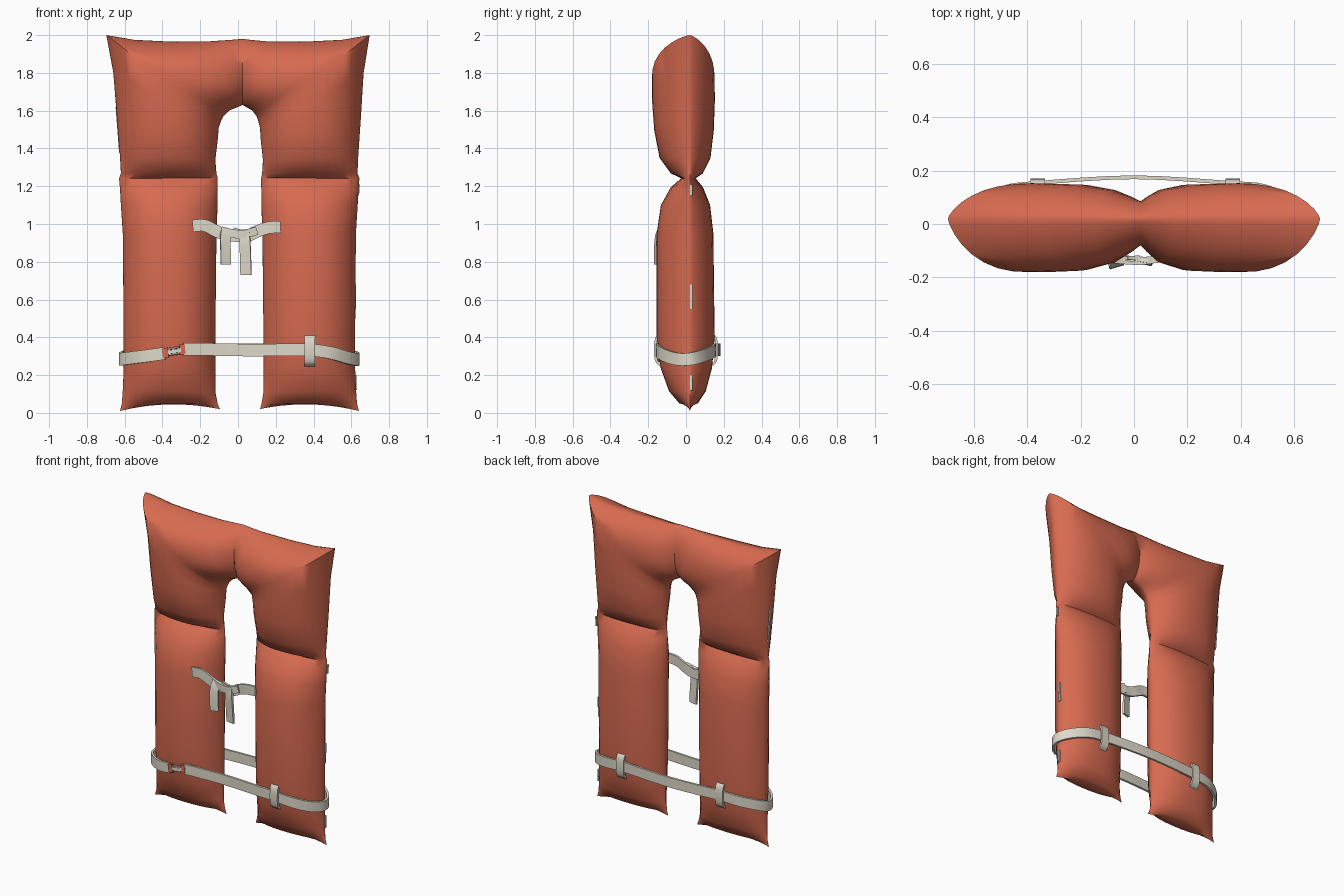
import bpy, bmesh, math
from mathutils import Vector

if "Cube" in bpy.data.objects:
    bpy.data.objects.remove(bpy.data.objects["Cube"], do_unlink=True)


def make_material(name, rgb):
    mat = bpy.data.materials.new(name)
    mat.use_nodes = True
    mat.diffuse_color = (*rgb, 1)
    mat.node_tree.nodes["Principled BSDF"].inputs["Base Color"].default_value = (*rgb, 1)
    return mat


ORANGE = make_material("faded orange fabric", (0.68, 0.145, 0.08))
CREAM = make_material("cream webbing", (0.73, 0.69, 0.59))


def finish(name, bm, mat, angle):
    bmesh.ops.remove_doubles(bm, verts=bm.verts, dist=0.0002)
    bmesh.ops.recalc_face_normals(bm, faces=bm.faces)
    mesh = bpy.data.meshes.new(name)
    bm.to_mesh(mesh)
    bm.free()
    mesh.materials.append(mat)
    obj = bpy.data.objects.new(name, mesh)
    bpy.context.collection.objects.link(obj)
    bpy.ops.object.select_all(action='DESELECT')
    obj.select_set(True)
    bpy.context.view_layer.objects.active = obj
    bpy.ops.object.shade_smooth_by_angle(angle=math.radians(angle))


# Ribs of one half, from the hem to the neck seam:
# outer x, outer z, inner x, inner z, puff
RIBS = [
    (.625, .01, .10, .02, 0), (.615, .05, .11, .05, .055), (.61, .12, .12, .11, .11),
    (.605, .24, .12, .24, .155), (.605, .4, .12, .4, .175), (.61, .95, .115, .95, .175),
    (.62, 1.1, .11, 1.1, .153), (.625, 1.19, .11, 1.2, .1),
    (.63, 1.24, .11, 1.245, .045),
    (.62, 1.27, .115, 1.265, .1), (.625, 1.36, .12, 1.34, .16),
    (.64, 1.55, .11, 1.44, .188), (.66, 1.8, .105, 1.51, .2),
    (.697, 2.0, .095, 1.545, .2), (.55, 1.975, .085, 1.57, .2),
    (.35, 1.965, .06, 1.6, .195), (.15, 1.967, .03, 1.615, .165),
    (.05, 1.975, .01, 1.625, .125), (0, 1.98, 0, 1.63, .1),
]
SEAM_Y = 0.02
STEPS = 16


def rib_point(index, step, mirror, face):
    ox, oz, ix, iz, puff = RIBS[index]
    u = -math.cos(math.pi * step / STEPS)
    t = (u + 1) / 2
    x = mirror * (ox + (ix - ox) * t)
    z = oz + (iz - oz) * t
    if mirror > 0:                              # left half hangs slightly outward
        x += 0.015 * min(1, x / 0.1) * (1 - (z / 2) ** 4)
    x += 0.025 * max(0, 1 - abs(x) / 0.12)      # neck seam sits off centre
    if index == 0:
        z += 0.03 * (1 - u * u)                 # hem bows up between its corners
    depth = puff * max(0, 1 - abs(u) ** 2.4) ** 0.72
    return x, SEAM_Y + face * depth * (1 if face < 0 else 0.78 - 0.07 * z), z


# Puffed vest body: front and back sheets of both halves, welded at the seams
bm = bmesh.new()
for mirror in (-1, 1):
    for face in (-1, 1):
        grid = [[bm.verts.new(rib_point(i, s, mirror, face)) for s in range(STEPS + 1)]
                for i in range(len(RIBS))]
        for a, b in zip(grid, grid[1:]):
            for s in range(STEPS):
                bm.faces.new((a[s], a[s + 1], b[s + 1], b[s]))
finish("vest_body", bm, ORANGE, 50)


def smooth_path(points, cuts=4):
    pts = [Vector(p) for p in points]
    pts = [pts[0] * 2 - pts[1]] + pts + [pts[-1] * 2 - pts[-2]]
    path = []
    for a, b, c, d in zip(pts, pts[1:], pts[2:], pts[3:]):
        for k in range(cuts):
            t = k / cuts
            path.append(0.5 * (2 * b + (c - a) * t + (2 * a - 5 * b + 4 * c - d) * t ** 2
                               + (3 * b - a - 3 * c + d) * t ** 3))
    return path + [pts[-2]]


def strap(name, points, width, across=(0, 0, 1), thick=0.014, mat=CREAM):
    """Flat webbing swept along a path, its width lying along 'across'."""
    path = smooth_path(points)
    bm = bmesh.new()
    rings = []
    for i, p in enumerate(path):
        tangent = (path[min(i + 1, len(path) - 1)] - path[max(i - 1, 0)]).normalized()
        normal = tangent.cross(Vector(across)).normalized()
        side = normal.cross(tangent) * width / 2
        normal *= thick / 2
        rings.append([bm.verts.new(p + q) for q in
                      (side + normal, side - normal, -side - normal, -side + normal)])
    for a, b in zip(rings, rings[1:]):
        for k in range(4):
            bm.faces.new((a[k], a[k - 1], b[k - 1], b[k]))
    bm.faces.new(rings[0])
    bm.faces.new(rings[-1])
    finish(name, bm, mat, 40)


# Waist belt: from the buckle round the right side, back, left side and front
strap("waist_belt", [
    (-.39, -.15, .315), (-.48, -.135, .302), (-.56, -.085, .292), (-.61, -.03, .285),
    (-.622, .02, .285), (-.605, .06, .295), (-.56, .1, .31), (-.48, .139, .325),
    (-.36, .154, .335), (0, .175, .335), (.36, .154, .335), (.48, .144, .325),
    (.56, .11, .31), (.615, .065, .295), (.637, .02, .285), (.622, -.03, .283),
    (.57, -.088, .295), (.49, -.137, .318), (.38, -.152, .333), (.2, -.143, .333),
    (0, -.133, .333), (-.2, -.146, .337), (-.29, -.153, .337)], .066)

# Buckle: narrow tongue and rings between two stitched fabric ends
strap("buckle_tongue", [(-.4, -.154, .315), (-.345, -.16, .325), (-.28, -.156, .337)], .02)
strap("outer_buckle_stitching", [(-.4, -.153, .315), (-.37, -.155, .32)], .052,
      thick=.02, mat=ORANGE)
strap("inner_buckle_stitching", [(-.31, -.155, .335), (-.28, -.154, .337)], .052,
      thick=.02, mat=ORANGE)
for side_name, x, z in (("outer", -.353, .324), ("inner", -.327, .329)):
    bpy.ops.mesh.primitive_torus_add(major_radius=.017, minor_radius=.005, major_segments=12,
                                     minor_segments=6, location=(x, -.157, z),
                                     rotation=(math.pi / 2, 0, 0))
    ring = bpy.context.object
    ring.name = side_name + "_buckle_ring"
    ring.data.materials.append(CREAM)
    bpy.ops.object.shade_smooth()

# Belt loops: one on the front, two on the back
for name, x, y, out in (("front_belt_loop", .38, -.14, -1),
                        ("back_right_belt_loop", -.36, .14, 1),
                        ("back_left_belt_loop", .37, .14, 1)):
    strap(name, [(x, y - .01 * out, .25), (x, y + .016 * out, .275), (x, y + .023 * out, .335),
                 (x, y + .016 * out, .395), (x, y - .01 * out, .42)], .055, (1, 0, 0))

# Chest tie: two straps meeting in a knot with hanging tails
strap("right_chest_tie", [(-.24, -.135, .99), (-.18, -.135, .993), (-.13, -.13, .97),
                          (-.07, -.13, .945), (.02, -.125, .935)], .064)
strap("left_chest_tie", [(.225, -.135, .985), (.16, -.135, .98), (.1, -.125, .96),
                         (.04, -.13, .935), (-.03, -.125, .95)], .064)
strap("tie_knot", [(-.09, -.138, .965), (-.03, -.144, .95), (.03, -.146, .945),
                   (.1, -.136, .965)], .045)
strap("right_tie_tail", [(-.06, -.135, .975), (-.068, -.15, .93), (-.066, -.155, .86),
                         (-.065, -.155, .785)], .054, (1, .3, 0))
strap("left_tie_tail", [(.03, -.135, .97), (.036, -.145, .91), (.04, -.142, .82),
                        (.042, -.138, .73)], .058, (1, -.2, 0))

# Short bits of pale seam tape showing along the outer edges
for name, x_low, z_low, x_high, z_high in (
        ("right_upper_seam_tape", -.626, 1.38, -.644, 1.62),
        ("left_middle_seam_tape", .637, 1.15, .641, 1.21),
        ("left_waist_seam_tape", .621, .55, .622, .68),
        ("left_hem_seam_tape", .625, .12, .622, .2)):
    strap(name, [(x_low, .028, z_low), (x_high, .028, z_high)], .014, (0, 1, 0), .008)
